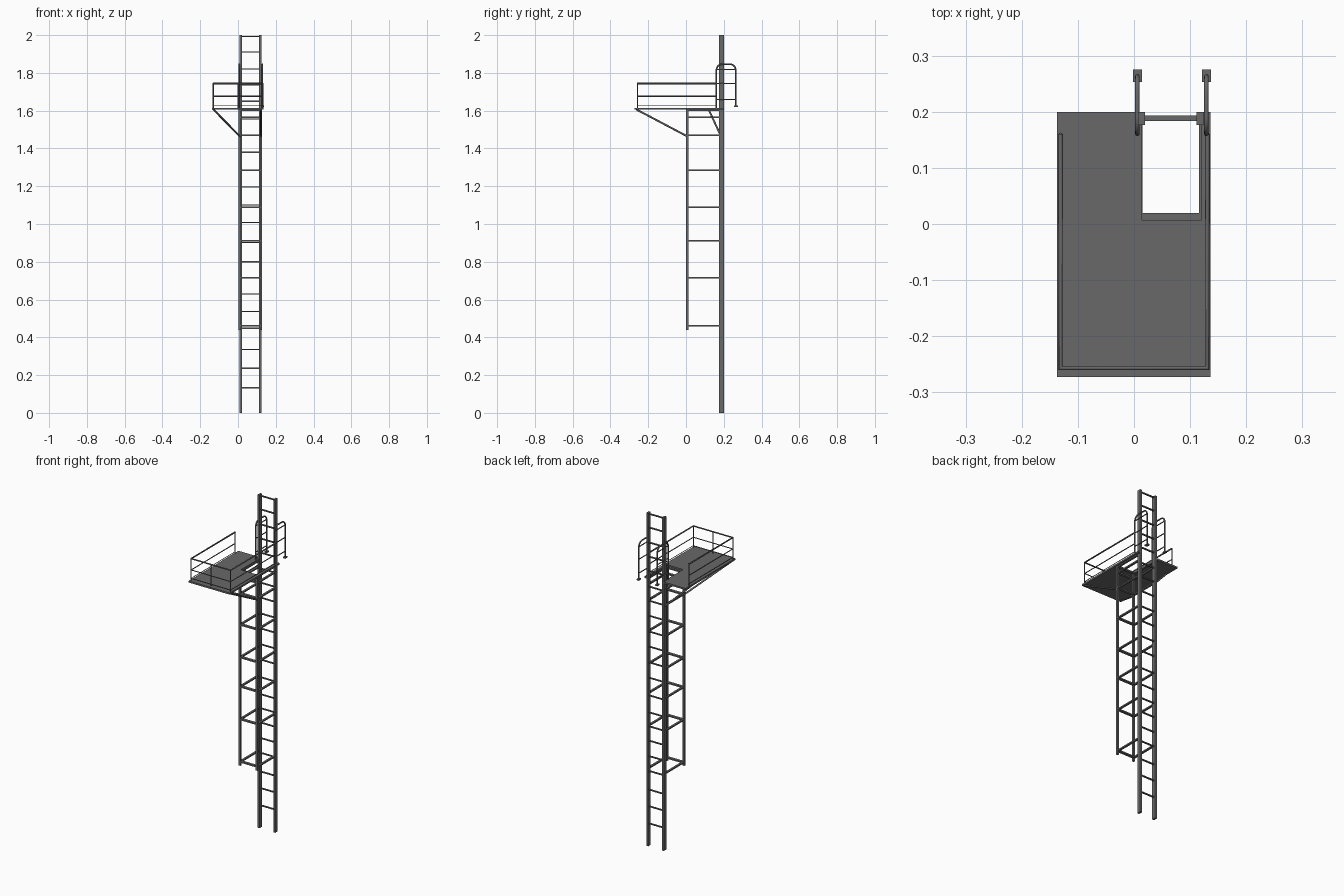
import bpy, bmesh, math
from mathutils import Vector

cube = bpy.data.objects.get("Cube")
if cube:
    bpy.data.objects.remove(cube)

steel = bpy.data.materials.new("dark_grey_steel")
steel.use_nodes = True
steel.diffuse_color = (0.14, 0.14, 0.14, 1)
steel.node_tree.nodes["Principled BSDF"].inputs["Base Color"].default_value = steel.diffuse_color


def finish(name, bm):
    mesh = bpy.data.meshes.new(name)
    bmesh.ops.recalc_face_normals(bm, faces=bm.faces)
    bm.to_mesh(mesh)
    bm.free()
    mesh.materials.append(steel)
    obj = bpy.data.objects.new(name, mesh)
    bpy.context.collection.objects.link(obj)
    return obj


def box(name, x, y, z):
    """Box from its (low, high) range on each axis."""
    bm = bmesh.new()
    bmesh.ops.create_cube(bm, size=1)
    for v in bm.verts:
        v.co = [r[0] if c < 0 else r[1] for c, r in zip(v.co, (x, y, z))]
    return finish(name, bm)


def tube(name, points, radius, sides=2):
    """Round bar along a path."""
    curve = bpy.data.curves.new(name, "CURVE")
    curve.dimensions = "3D"
    curve.bevel_depth = radius
    curve.bevel_resolution = sides
    curve.use_fill_caps = True
    spline = curve.splines.new("POLY")
    spline.points.add(len(points) - 1)
    for p, co in zip(spline.points, points):
        p.co = (*co, 1)
    curve.materials.append(steel)
    obj = bpy.data.objects.new(name, curve)
    bpy.context.collection.objects.link(obj)
    return obj


# Ladder rails and rungs
LEFT, RIGHT = 0.122, 0.009
box("ladder_rail_right", (0.007, 0.02), (0.176, 0.2), (0, 2))
box("ladder_rail_left", (0.111, 0.124), (0.176, 0.2), (0, 2))
rungs = [.133, .236, .336, .448, .537, .63, .716, .8, .902, 1.008, 1.1,
         1.195, 1.285, 1.38, 1.47, 1.555, 1.65, 1.735, 1.82, 1.91, 1.992]
for z in rungs:
    box("ladder_rung", (0.02, 0.111), (0.184, 0.193), (z - .003, z + .003))

# Fall guard: front posts and open frames
for x in (RIGHT, LEFT):
    box("guard_post", (x - .006, x + .006), (0.001, 0.013), (0.44, 1.606))
for z in (.461, .716, .912, 1.088, 1.284, 1.47, 1.565, 1.602):
    for x in (RIGHT, LEFT):
        box("guard_side_bar", (x - .006, x + .006), (0.005, 0.178), (z - .004, z + .004))
    box("guard_front_bar", (RIGHT, LEFT), (0.004, 0.02), (z - .004, z + .004))

# Platform deck with the ladder opening at the back
outline = [(-.137, -.273), (.136, -.273), (.136, .2), (.12, .2),
           (.12, .007), (.014, .007), (.014, .2), (-.137, .2)]
bm = bmesh.new()
face = bm.faces.new([bm.verts.new((x, y, 1.605)) for x, y in outline])
new = bmesh.ops.extrude_face_region(bm, geom=[face])["geom"]
bmesh.ops.translate(bm, vec=(0, 0, .01), verts=[g for g in new if isinstance(g, bmesh.types.BMVert)])
finish("platform_deck", bm)

# Diagonal braces under the deck
tube("corner_brace", [(RIGHT, .005, 1.465), (-.13, -.262, 1.606)], .005)
tube("front_brace", [(LEFT, .005, 1.465), (LEFT, -.262, 1.606)], .005)
tube("side_brace", [(RIGHT, .185, 1.465), (-.13, .12, 1.606)], .005)

# Guard rail around three sides
S, F, B = .131, -.257, .16
for z, r in ((1.744, .0045), (1.676, .003), (1.626, .002)):
    tube("guard_rail", [(-S, B, z), (-S, F, z), (S, F, z), (S, B, z)], r)
for x, y in ((-S, F), (S, F), (0, F), (-S, B), (S, B)):
    tube("guard_rail_post", [(x, y, 1.61), (x, y, 1.744)], .003)

# Walk-through hoops beside the ladder
Y0, Y1, TOP, R = .161, .263, 1.846, .03
for x in (.006, .129):
    path = [(x, Y0, 1.61)]
    for cy, start in ((Y0 + R, 180), (Y1 - R, 90)):
        for i in range(6):
            a = math.radians(start - 18 * i)
            path.append((x, cy + R * math.cos(a), TOP - R + R * math.sin(a)))
    path.append((x, Y1, 1.624))
    tube("hoop", path, .0042)
    for z in (1.818, 1.743, 1.66):
        tube("hoop_bar", [(x, Y0, z), (x, Y1, z)], .003)
    box("hoop_foot", (x - .008, x + .008), (.253, .275), (1.62, 1.627))
